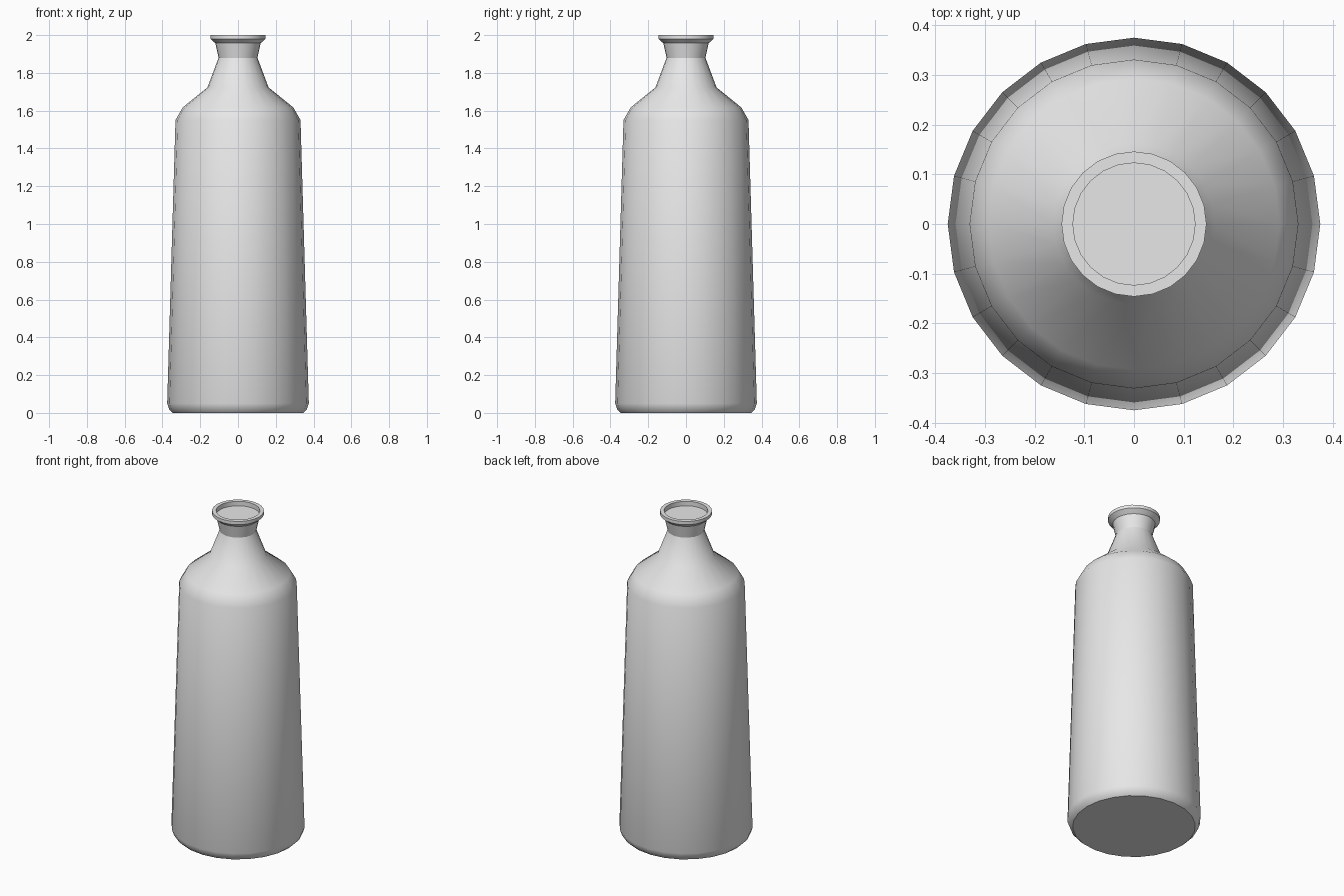
import bpy, bmesh, math

cube = bpy.data.objects.get("Cube")
if cube:
    bpy.data.objects.remove(cube, do_unlink=True)

SEGMENTS = 24

# One plain grey material
grey = bpy.data.materials.new("light_grey")
grey.use_nodes = True
grey.diffuse_color = (0.8, 0.8, 0.8, 1)
grey.node_tree.nodes["Principled BSDF"].inputs["Base Color"].default_value = (0.8, 0.8, 0.8, 1)


def lathe(name, profile):
    """Revolve (radius, height) points around z and cap both ends."""
    bm = bmesh.new()
    rings = []
    for r, z in profile:
        angles = [2 * math.pi * i / SEGMENTS for i in range(SEGMENTS)]
        rings.append([bm.verts.new((r * math.cos(a), r * math.sin(a), z)) for a in angles])
    for low, high in zip(rings, rings[1:]):
        for i in range(SEGMENTS):
            j = (i + 1) % SEGMENTS
            bm.faces.new((low[i], low[j], high[j], high[i]))
    bm.faces.new(rings[0][::-1])
    bm.faces.new(rings[-1])
    mesh = bpy.data.meshes.new(name)
    bm.to_mesh(mesh)
    bm.free()
    mesh.materials.append(grey)
    obj = bpy.data.objects.new(name, mesh)
    bpy.context.collection.objects.link(obj)
    bpy.ops.object.select_all(action='DESELECT')
    obj.select_set(True)
    bpy.context.view_layer.objects.active = obj
    bpy.ops.object.shade_smooth_by_angle(angle=math.radians(31))
    return obj


# Base bevel, tapered body, shoulder, neck, flared lip and recessed mouth
lathe("bottle", [
    (0.345, 0.0), (0.364, 0.018), (0.375, 0.05),
    (0.331, 1.55), (0.293, 1.617), (0.162, 1.723),
    (0.103, 1.88), (0.12, 1.957), (0.146, 1.98), (0.146, 2.0),
    (0.123, 2.0), (0.123, 1.972),
])
